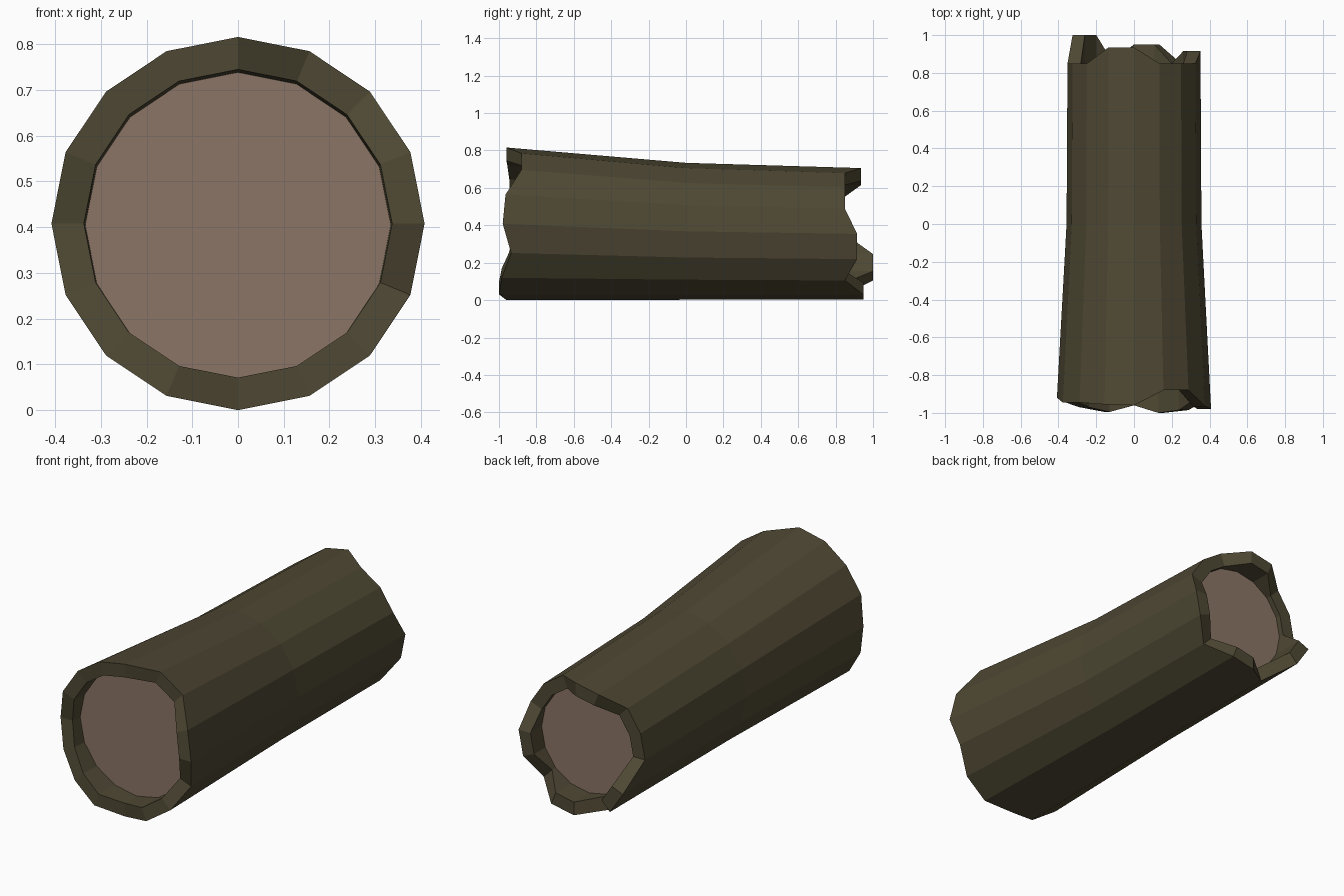
import bpy, bmesh, math

if "Cube" in bpy.data.objects:
    bpy.data.objects.remove(bpy.data.objects["Cube"])

SIDES = 16


def material(name, rgb):
    m = bpy.data.materials.new(name)
    m.diffuse_color = (*rgb, 1)
    m.use_nodes = True
    m.node_tree.nodes["Principled BSDF"].inputs["Base Color"].default_value = m.diffuse_color
    return m


bark_mat = material("dark bark", (0.076, 0.064, 0.033))
wood_mat = material("cut wood", (0.255, 0.178, 0.128))


def ring(bm, radius, centre_z, ys):
    """16-sided ring; starts at the top and runs clockwise seen from the front."""
    verts = []
    for i in range(SIDES):
        a = 2 * math.pi * i / SIDES
        y = ys[i] if isinstance(ys, list) else ys
        verts.append(bm.verts.new((radius * math.sin(a), y, centre_z + radius * math.cos(a))))
    return verts


def finish(bm, name, mat):
    bmesh.ops.recalc_face_normals(bm, faces=bm.faces)
    mesh = bpy.data.meshes.new(name)
    bm.to_mesh(mesh)
    bm.free()
    mesh.materials.append(mat)
    obj = bpy.data.objects.new(name, mesh)
    bpy.context.collection.objects.link(obj)
    return obj


# Broken edge of the bark: length at each corner around the ring
front_edge = [-0.96, -0.88, -0.88, -0.965, -0.98, -0.935, -0.985, -1.0,
              -0.96, -0.995, -0.97, -0.94, -0.92, -0.945, -0.945, -0.955]
back_edge = [0.935, 0.85, 0.85, 0.85, 0.915, 0.915, 0.85, 0.95,
             0.95, 0.85, 1.0, 1.0, 0.85, 0.85, 0.85, 0.935]
FRONT_DISC, BACK_DISC = -0.86, 0.82

# Bark shell: inner front wall, front rim, outside, back rim, inner back wall
bm = bmesh.new()
rings = [
    ring(bm, 0.334, 0.4045, FRONT_DISC),
    ring(bm, 0.337, 0.408, front_edge),
    ring(bm, 0.408, 0.408, front_edge),
    ring(bm, 0.357, 0.372, 0.0),
    ring(bm, 0.352, 0.354, back_edge),
    ring(bm, 0.282, 0.354, back_edge),
    ring(bm, 0.282, 0.354, BACK_DISC),
]
# the middle ring reaches nearly down to the ground
for v in rings[3]:
    v.co.z = 0.368 + (v.co.z - 0.372) * 1.025
for a, b in zip(rings, rings[1:]):
    for i in range(SIDES):
        j = (i + 1) % SIDES
        bm.faces.new((a[i], a[j], b[j], b[i]))
# temporary caps keep the normals pointing outward
caps = [bm.faces.new(rings[0]), bm.faces.new(rings[-1])]
bmesh.ops.recalc_face_normals(bm, faces=bm.faces)
bmesh.ops.delete(bm, geom=caps, context='FACES_ONLY')
mesh = bpy.data.meshes.new("bark")
bm.to_mesh(mesh)
bm.free()
mesh.materials.append(bark_mat)
bpy.context.collection.objects.link(bpy.data.objects.new("bark", mesh))

# Cut wood discs sunk into both ends
for name, r, cz, y, facing in (("front_wood", 0.334, 0.4045, FRONT_DISC, -1),
                               ("back_wood", 0.282, 0.354, BACK_DISC, 1)):
    bm = bmesh.new()
    face = bm.faces.new(ring(bm, r, cz, y))
    face.normal_update()
    if face.normal.y * facing < 0:
        face.normal_flip()
    mesh = bpy.data.meshes.new(name)
    bm.to_mesh(mesh)
    bm.free()
    mesh.materials.append(wood_mat)
    bpy.context.collection.objects.link(bpy.data.objects.new(name, mesh))
